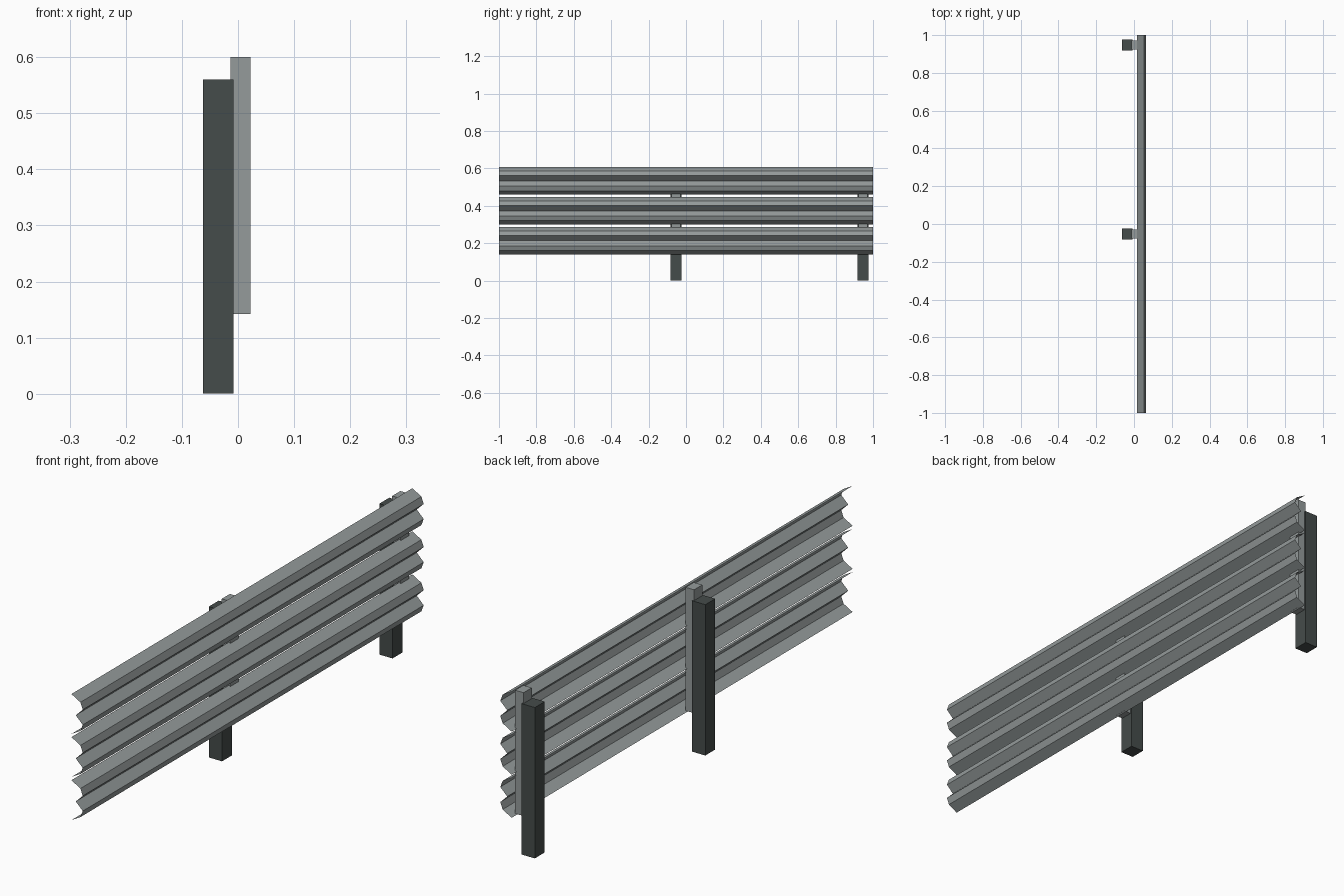
import bpy, bmesh
from mathutils import Matrix, Vector

cube = bpy.data.objects.get("Cube")
if cube:
    bpy.data.objects.remove(cube, do_unlink=True)


def material(name, rgb):
    m = bpy.data.materials.new(name)
    m.use_nodes = True
    m.diffuse_color = (*rgb, 1)
    m.node_tree.nodes["Principled BSDF"].inputs["Base Color"].default_value = (*rgb, 1)
    return m


steel = material("galvanised grey", (0.30, 0.33, 0.33))
dark = material("dark post grey", (0.06, 0.072, 0.069))


def finish(name, bm, mat):
    mesh = bpy.data.meshes.new(name)
    bm.to_mesh(mesh)
    bm.free()
    mesh.materials.append(mat)
    obj = bpy.data.objects.new(name, mesh)
    bpy.context.collection.objects.link(obj)
    return obj


def box(name, lo, hi, mat):
    lo, hi = Vector(lo), Vector(hi)
    bm = bmesh.new()
    bmesh.ops.create_cube(bm, size=1, matrix=Matrix.Translation((lo + hi) / 2)
                          @ Matrix.Diagonal((*(hi - lo), 1)))
    return finish(name, bm, mat)


# Upper half of the corrugated section: x and height above its middle
half = [(0.016, 0.074), (0.053, 0.053), (0.0625, 0.028), (0.034, 0)]
section = half + [(x, -z) for x, z in reversed(half[:-1])]


def rail(name, middle):
    # Thin folded sheet running the full length
    bm = bmesh.new()
    ends = [[bm.verts.new((x, y, middle + z)) for x, z in section] for y in (-1, 1)]
    near, far = ends
    for i in range(len(section) - 1):
        bm.faces.new((near[i], near[i + 1], far[i + 1], far[i]))
    return finish(name, bm, steel)


for name, middle in (("lower", 0.213), ("middle", 0.373), ("upper", 0.533)):
    rail(name + "_rail", middle)

# Ground posts with spacer blocks carrying the rails
for name, y in (("centre", -0.053), ("end", 0.947)):
    box(name + "_post", (-0.0625, y - 0.029, 0), (-0.008, y + 0.029, 0.56), dark)
    box(name + "_spacer", (-0.013, y - 0.024, 0.142), (0.022, y + 0.024, 0.60), steel)
